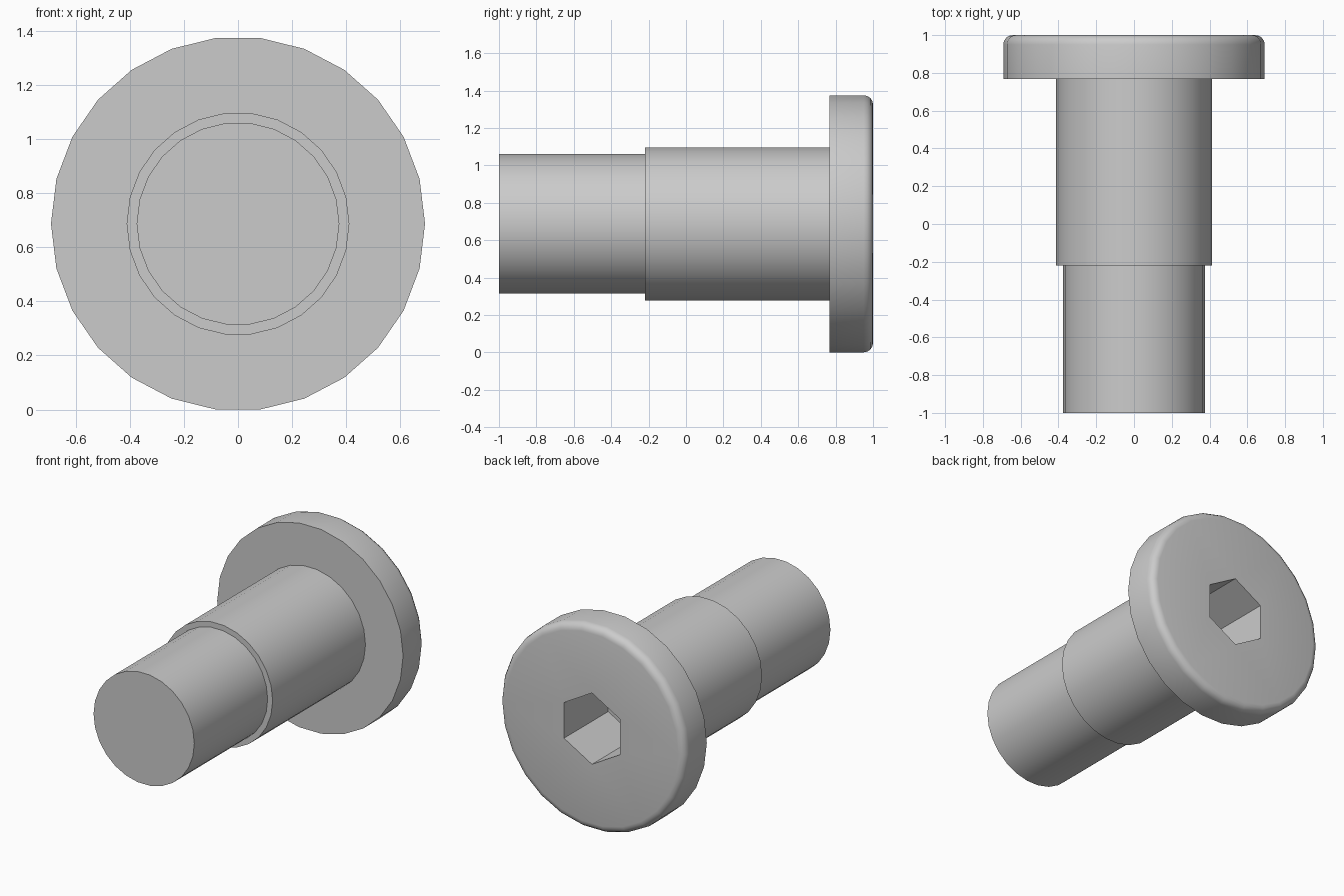
import bpy
import bmesh
from math import sin, cos, pi, radians

cube = bpy.data.objects.get("Cube")
if cube:
    bpy.data.objects.remove(cube, do_unlink=True)

SIDES = 26
AXIS_Z = 0.6875
HEAD_R, SHOULDER_R, SHANK_R = 0.692, 0.412, 0.375
ROUND = 0.05
SOCKET_R, SOCKET_DEPTH = 0.24, 0.47

steel = bpy.data.materials.new("plain_grey_steel")
steel.use_nodes = True
grey = (0.6, 0.6, 0.6, 1.0)
steel.diffuse_color = grey
steel.node_tree.nodes["Principled BSDF"].inputs["Base Color"].default_value = grey


def ring(bm, radius, y, sides, start=0.0):
    """Closed loop of vertices around the bolt axis."""
    angles = [start + 2 * pi * i / sides for i in range(sides)]
    return [bm.verts.new((radius * cos(a), y, AXIS_Z + radius * sin(a))) for a in angles]


def skin(bm, a, b):
    """Quads between two equal loops."""
    n = len(a)
    for i in range(n):
        j = (i + 1) % n
        bm.faces.new((a[i], a[j], b[j], b[i]))


def loop_edges(bm, loop):
    return [bm.edges.get((loop[i - 1], loop[i])) for i in range(len(loop))]


# Turned outline: shank, shoulder, head and its rounded rim
profile = [(SHANK_R, -1.0), (SHANK_R, -0.22), (SHOULDER_R, -0.22),
           (SHOULDER_R, 0.767), (HEAD_R, 0.767)]
steps = 4
for i in range(steps + 1):
    a = pi / 2 * i / steps
    profile.append((HEAD_R - ROUND + ROUND * cos(a), 1 - ROUND + ROUND * sin(a)))

bm = bmesh.new()
loops = [ring(bm, r, y, SIDES) for r, y in profile]
for a, b in zip(loops, loops[1:]):
    skin(bm, a, b)
bm.faces.new(loops[0])

# Hexagonal key socket with a flat floor
mouth = ring(bm, SOCKET_R, 1.0, 6, pi / 2)
floor = ring(bm, SOCKET_R, 1.0 - SOCKET_DEPTH, 6, pi / 2)
skin(bm, mouth, floor)
bm.faces.new(floor)

# Flat head face around the socket mouth
bmesh.ops.triangle_fill(bm, use_beauty=True, use_dissolve=False,
                        edges=loop_edges(bm, loops[-1]) + loop_edges(bm, mouth))
bmesh.ops.recalc_face_normals(bm, faces=bm.faces[:])

mesh = bpy.data.meshes.new("shoulder_bolt")
bm.to_mesh(mesh)
bm.free()
mesh.materials.append(steel)
bolt = bpy.data.objects.new("shoulder_bolt", mesh)
bpy.context.collection.objects.link(bolt)

bpy.ops.object.select_all(action="DESELECT")
bolt.select_set(True)
bpy.context.view_layer.objects.active = bolt
bpy.ops.object.shade_smooth_by_angle(angle=radians(35))
